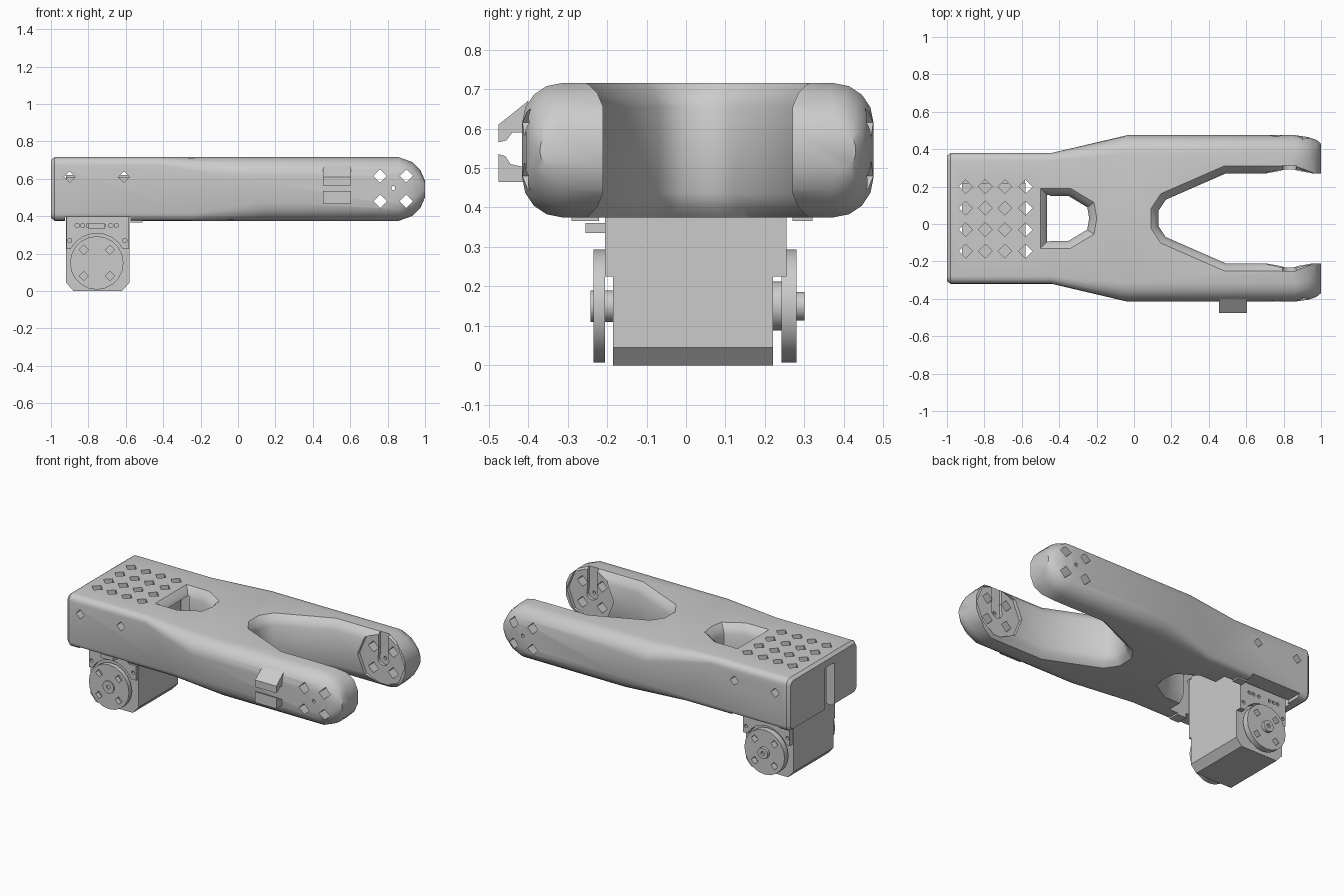
import bpy, bmesh
from math import sin, cos, pi
from mathutils import Matrix, Vector

if "Cube" in bpy.data.objects:
    bpy.data.objects.remove(bpy.data.objects["Cube"])

MID_Y, MID_Z = 0.03, 0.545


def finish(name, bm):
    bmesh.ops.recalc_face_normals(bm, faces=bm.faces)
    me = bpy.data.meshes.new(name)
    bm.to_mesh(me)
    bm.free()
    ob = bpy.data.objects.new(name, me)
    bpy.context.collection.objects.link(ob)
    return ob


def skin(name, rings):
    """Join equal-length rings of points into a capped solid."""
    bm = bmesh.new()
    vs = [[bm.verts.new(p) for p in r] for r in rings]
    n = len(vs[0])
    for a, b in zip(vs, vs[1:]):
        for i in range(n):
            j = (i + 1) % n
            bm.faces.new((a[i], a[j], b[j], b[i]))
    bm.faces.new(vs[0][::-1])
    bm.faces.new(vs[-1])
    return finish(name, bm)


def box(name, x, y, z):
    return skin(name, [[(x[0], y[0], h), (x[1], y[0], h), (x[1], y[1], h), (x[0], y[1], h)] for h in z])


def rods(name, spots, r, span, axis='Y', seg=4):
    """Cylinders along Y at (x, z) spots, or along Z at (x, y) spots."""
    bm = bmesh.new()
    mid = (span[0] + span[1]) / 2
    for a, b in spots:
        if axis == 'Y':
            m = Matrix.Translation((a, mid, b)) @ Matrix.Rotation(pi / 2, 4, 'X')
        else:
            m = Matrix.Translation((a, b, mid))
        bmesh.ops.create_cone(bm, cap_ends=True, segments=seg, radius1=r, radius2=r,
                              depth=span[1] - span[0], matrix=m)
    return finish(name, bm)


def cut(ob, cutter):
    cutter.hide_render = True
    mod = ob.modifiers.new("cut", 'BOOLEAN')
    mod.operation, mod.solver, mod.object = 'DIFFERENCE', 'EXACT', cutter
    bpy.context.view_layer.objects.active = ob
    bpy.ops.object.modifier_apply(modifier=mod.name)
    bpy.data.objects.remove(cutter)


def smooth(ob, angle=0.6):
    bpy.ops.object.select_all(action='DESELECT')
    ob.select_set(True)
    bpy.context.view_layer.objects.active = ob
    bpy.ops.object.shade_smooth_by_angle(angle=angle)


def section(x, hw, hz, r, skew=False):
    """Rounded rectangle across the arm; skew slants the ring along x."""
    pts = []
    for k, (sy, sz) in enumerate(((1, 1), (-1, 1), (-1, -1), (1, -1))):
        for i in range(5):
            a = (k + i / 4) * pi / 2
            y = MID_Y + sy * (hw - r) + r * cos(a)
            z = MID_Z + sz * (hz - r) + r * sin(a)
            pts.append((x + (min(max(0.63 - z, 0), 0.19) if skew else 0), y, z))
    return pts


def flared(name, poly):
    """Vertical cutter that widens at both ends, leaving rounded rims."""
    pts = [Vector(p) for p in poly]
    rings = []
    for dz, off in ((-.25, .08), (-.18, .05), (-.145, .015), (-.11, 0),
                    (.11, 0), (.145, .015), (.18, .05), (.25, .08)):
        ring = []
        for i, p in enumerate(pts):
            d1 = (p - pts[i - 1]).normalized()
            d2 = (pts[(i + 1) % len(pts)] - p).normalized()
            n1, n2 = Vector((d1.y, -d1.x)), Vector((d2.y, -d2.x))
            q = p + (n1 + n2) / (1 + n1.dot(n2)) * off
            ring.append((q.x, q.y, MID_Z + dz))
        rings.append(ring)
    return skin(name, rings)


# Forked arm: lofted shell
arm = skin("forked_arm", [
    section(-1, .335, .155, .03), section(-.98, .35, .17, .04),
    section(-.44, .35, .17, .04, True), section(-.05, .445, .17, .1, True),
    section(.86, .445, .17, .1), section(.93, .435, .145, .1),
    section(.975, .42, .1, .08), section(1, .40, .045, .04)])

# Fork opening and centre window
cut(arm, flared("fork_cutter", [(.17, .13), (.13, .07), (.13, -.01), (.17, -.07),
                                (.49, -.21), (1.2, -.21), (1.2, .27), (.49, .27)]))
cut(arm, flared("window_cutter", [(-.46, .15), (-.46, -.09), (-.35, -.09), (-.25, -.03),
                                  (-.24, .03), (-.25, .09), (-.35, .15)]))

# Motor pocket, end slot and side wall notch
cut(arm, box("pocket_cutter", (-.94, -.45), (-.22, .27), (.3, .665)))
cut(arm, box("slot_cutter", (-1.1, -.9), (-.08, .02), (.3, .655)))
cut(arm, box("notch_cutter", (-.925, -.575), (-.6, .6), (.3, .395)))

# Recessed pads with cable channels on the inner fork faces
cut(arm, rods("pad_cutter", [(.83, .55)], .168, (-.232, .292), seg=8))
cut(arm, rods("hub_cutter", [(.83, .55)], .04, (-.252, .312), seg=12))
cut(arm, box("channel_cutter", (.795, .865), (-.252, .312), (.552, .8)))

# Diamond holes: top grid, side screws, fork ends
cut(arm, rods("grid_cutter", [(x, y) for x in (-.9, -.795, -.69, -.58)
                              for y in (.2, .085, -.03, -.145)], .037, (.6, .8), 'Z'))
cut(arm, rods("screw_cutter", [(-.9, .61), (-.61, .61)], .03, (-.6, .6)))
cut(arm, rods("fork_hole_cutter", [(x, z) for x in (.76, .9) for z in (.48, .615)], .036, (-.6, .6)))
cut(arm, rods("pivot_cutter", [(.83, .55)], .012, (-.6, .6), seg=6))
smooth(arm)

# Small lips under the side walls
for side, y in (("front", (-.29, -.22)), ("back", (.27, .32))):
    box(side + "_lip", (-.575, -.51), y, (.365, .39))

# Cable clip hooks on the front arm
hooks = {
    "upper_hook": [(-.40, .67), (-.475, .61), (-.475, .565), (-.455, .57), (-.44, .59), (-.40, .59)],
    "lower_hook": [(-.40, .465), (-.475, .465), (-.475, .535), (-.458, .53), (-.445, .51), (-.40, .5)],
}
for name, prof in hooks.items():
    skin(name, [[(x, y, z) for y, z in prof] for x in (.455, .605)])

# Motor body with chamfered foot
skin("motor_body", [[(x0, -.185, z), (x1, -.185, z), (x1, .22, z), (x0, .22, z)]
                    for x0, x1, z in ((-.88, -.62, 0), (-.92, -.58, .045), (-.92, -.58, .62))])

# Wider motor flange, relieved around the horns and drilled
flange = box("motor_flange", (-.917, -.583), (-.205, .255), (.225, .61))
cut(flange, rods("relief_cutter", [(-.755, .15)], .158, (-.5, .5), seg=24))
cut(flange, rods("flange_hole_cutter", [(x, .35) for x in (-.86, -.83, -.8, -.72, -.68, -.65)]
                 + [(-.9, .27), (-.605, .27)], .012, (-.5, .5), seg=6))
box("motor_plug", (-.80, -.71), (-.255, -.2), (.335, .36))

# Horn discs and hubs on both ends of the shaft
C = [(-.755, .15)]
for side, span in (("front", (-.235, -.205)), ("back", (.242, .28))):
    horn = rods(side + "_horn", C, .143, span, seg=20)
    cut(horn, rods("horn_hole_cutter", [(-.755 + a, .15 + b) for a in (-.07, .07)
                                        for b in (-.07, .07)], .025, (-.5, .5)))
    smooth(horn)
for name, r, span in (("front_hub", .04, (-.242, -.17)), ("back_bearing", .062, (.2, .246)),
                      ("back_hub", .036, (.24, .3))):
    hub = rods(name, C, r, span, seg=16)
    cut(hub, rods("bore_cutter", C, .014, (-.5, -.225) if span[0] < 0 else (.285, .5), seg=6))
    smooth(hub)
